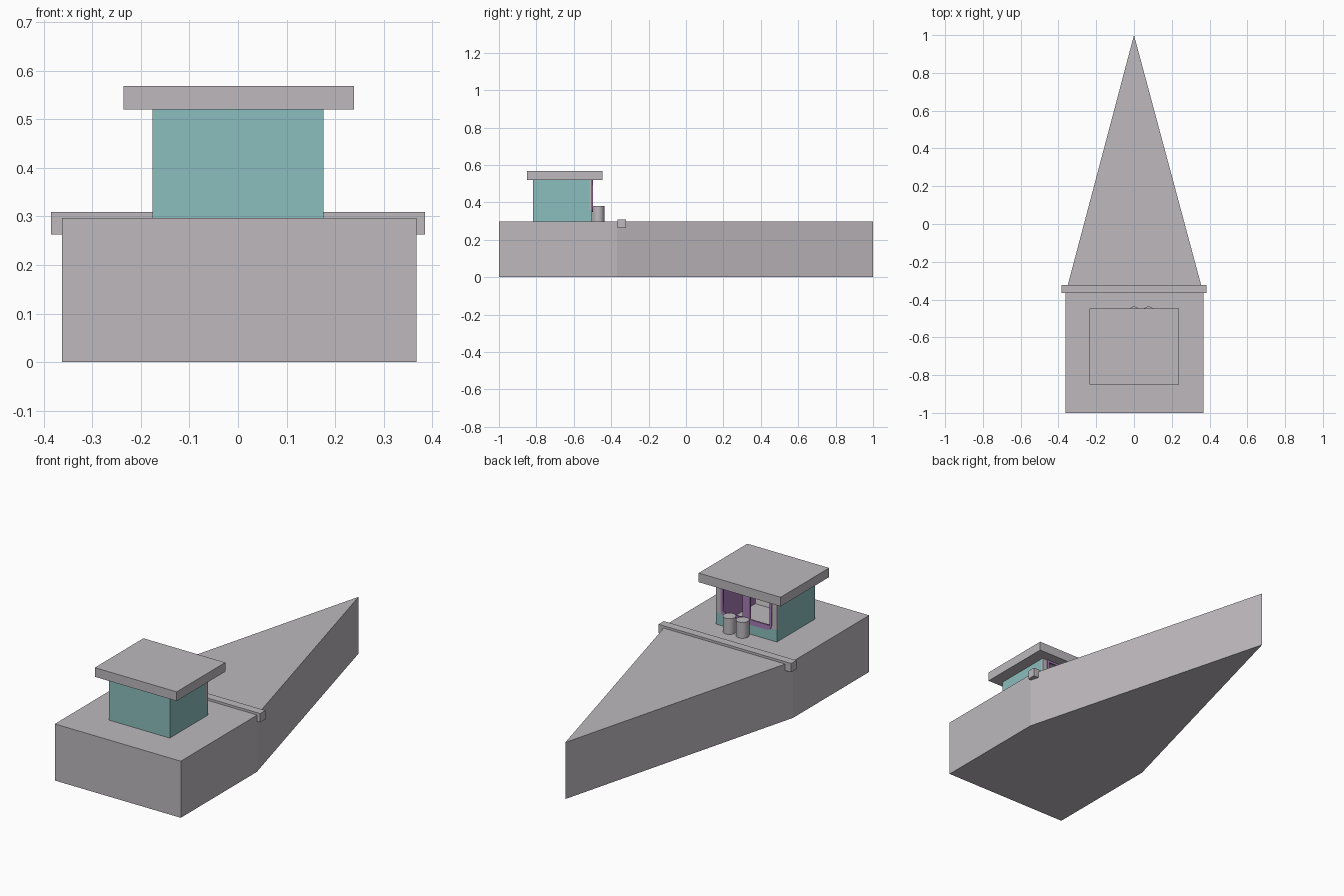
import bpy, bmesh, math

if "Cube" in bpy.data.objects:
    bpy.data.objects.remove(bpy.data.objects["Cube"])


def material(name, rgb):
    m = bpy.data.materials.new(name)
    m.diffuse_color = (*rgb, 1)
    m.use_nodes = True
    m.node_tree.nodes["Principled BSDF"].inputs["Base Color"].default_value = m.diffuse_color
    return m


GREY = material("warm_grey", (0.51, 0.485, 0.51))
TEAL = material("teal", (0.26, 0.51, 0.51))
PURPLE = material("purple", (0.39, 0.195, 0.46))
PALE = material("pale_grey", (0.75, 0.73, 0.75))


def prism(name, outline, z0, z1, mat):
    """Extrude a ground outline from z0 to z1."""
    bm = bmesh.new()
    face = bm.faces.new([bm.verts.new((x, y, z0)) for x, y in outline])
    ext = bmesh.ops.extrude_face_region(bm, geom=[face])["geom"]
    bmesh.ops.translate(bm, vec=(0, 0, z1 - z0),
                        verts=[g for g in ext if isinstance(g, bmesh.types.BMVert)])
    bmesh.ops.recalc_face_normals(bm, faces=bm.faces)
    me = bpy.data.meshes.new(name)
    bm.to_mesh(me)
    bm.free()
    me.materials.append(mat)
    ob = bpy.data.objects.new(name, me)
    bpy.context.collection.objects.link(ob)
    return ob


def box(name, x, y, z, mat):
    return prism(name, [(x[0], y[0]), (x[1], y[0]), (x[1], y[1]), (x[0], y[1])], *z, mat)


DECK, EAVES, SILL = 0.297, 0.521, 0.36
REAR, FRONT, HALF = -0.817, -0.502, 0.176

# Hull: square stern running into a pointed bow
prism("hull", [(-0.363, -1), (0.368, -1), (0.368, -0.37), (0, 1), (-0.363, -0.37)],
      0, DECK, GREY)
box("cross_beam", (-0.385, 0.385), (-0.366, -0.322), (0.263, 0.309), GREY)

# Cabin shell: open box with a windowed face towards the bow
box("cabin_rear_wall", (-HALF, HALF), (REAR, REAR + 0.015), (DECK, EAVES), TEAL)
box("rear_wall_lining", (-HALF + 0.015, HALF - 0.015), (REAR + 0.015, REAR + 0.02),
    (DECK, EAVES), PALE)
box("cabin_sill", (-HALF, HALF), (FRONT - 0.015, FRONT), (DECK, SILL), TEAL)
for side, label in ((-1, "left"), (1, "right")):
    def span(a, b):
        return sorted((side * a, side * b))
    box(label + "_wall", span(HALF - 0.015, HALF), (REAR + 0.015, FRONT - 0.015),
        (DECK, EAVES), TEAL)
    box(label + "_wall_lining", span(HALF - 0.02, HALF - 0.015),
        (REAR + 0.02, FRONT - 0.015), (DECK, EAVES), PURPLE)
    box(label + "_post", span(0.142, HALF), (FRONT - 0.015, FRONT), (SILL, EAVES), GREY)

# Purple window frame with rounded lower corners and two openings
r, w, bottom, top = 0.03, 0.147, 0.348, EAVES
outer = [(w, top), (-w, top)]
for cx, start in ((-w + r, math.pi), (w - r, 1.5 * math.pi)):
    for i in range(7):
        a = start + i * math.pi / 12
        outer.append((cx + r * math.cos(a), bottom + r + r * math.sin(a)))
openings = [[(a, 0.375), (b, 0.375), (b, 0.51), (a, 0.51)]
            for a, b in ((-0.135, -0.022), (0.022, 0.135))]
curve = bpy.data.curves.new("window_frame", "CURVE")
curve.dimensions = "2D"
curve.fill_mode = "BOTH"
curve.extrude = 0.004
for pts in [outer] + openings:
    s = curve.splines.new("POLY")
    s.points.add(len(pts) - 1)
    for p, (x, z) in zip(s.points, pts):
        p.co = (x, z, 0, 1)
    s.use_cyclic_u = True
curve.materials.append(PURPLE)
frame = bpy.data.objects.new("window_frame", curve)
bpy.context.collection.objects.link(frame)
frame.rotation_euler = (math.pi / 2, 0, 0)
frame.location.y = FRONT
bpy.context.view_layer.objects.active = frame
frame.select_set(True)
bpy.ops.object.convert(target="MESH")

# Roof slab
box("cabin_roof", (-0.236, 0.239), (-0.85, -0.447), (EAVES, 0.569), GREY)

# Two small drums in front of the windows
for i, x in enumerate((0.0, 0.076)):
    bpy.ops.mesh.primitive_cylinder_add(vertices=32, radius=0.032, depth=0.083,
                                        location=(x, -0.469, DECK + 0.0415))
    drum = bpy.context.object
    drum.name = "drum_%d" % (i + 1)
    drum.data.materials.append(GREY)
    bpy.ops.object.shade_smooth_by_angle()
